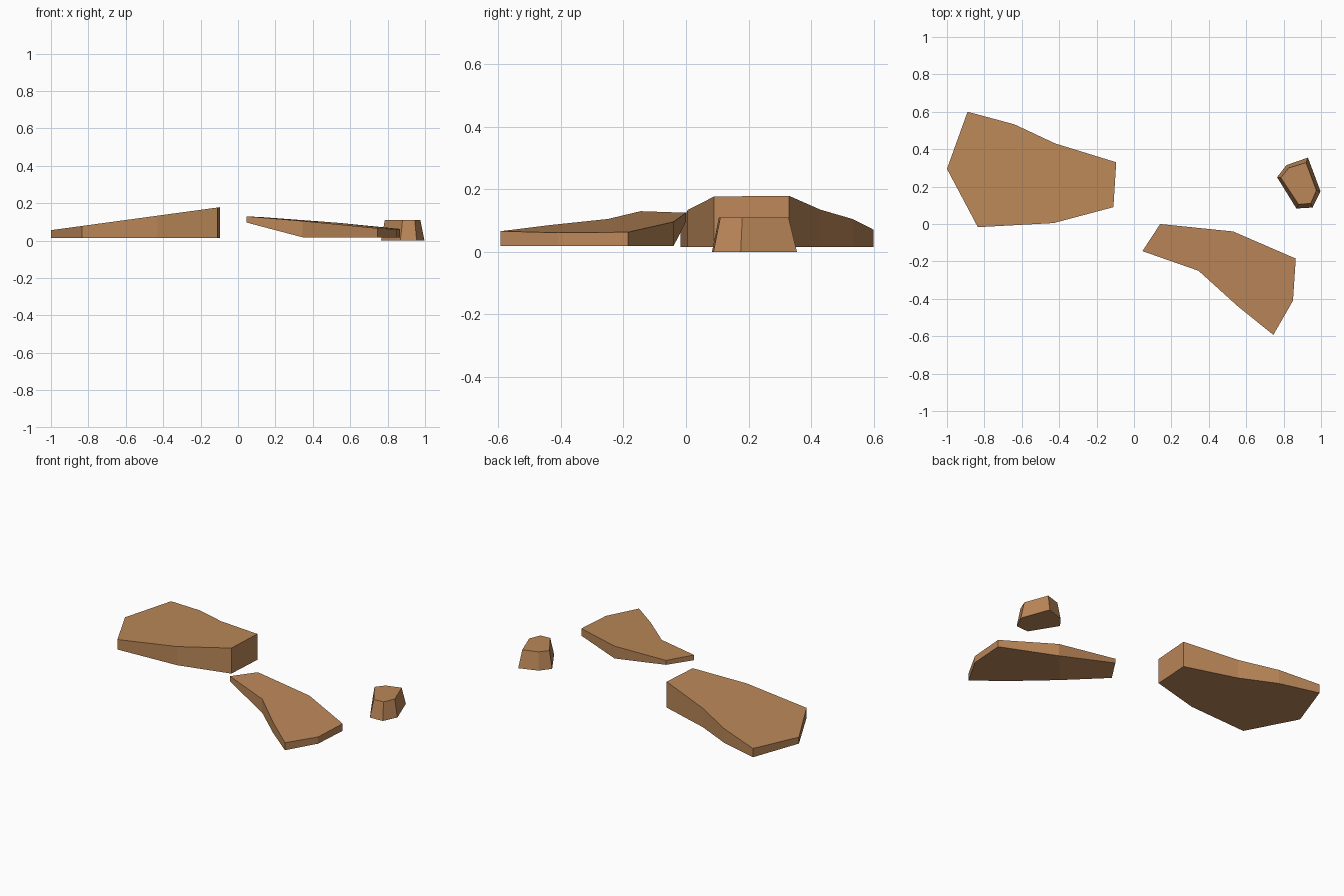
import bpy
import bmesh

cube = bpy.data.objects.get("Cube")
if cube:
    bpy.data.objects.remove(cube, do_unlink=True)

# Sandy stone
stone = bpy.data.materials.new("sandy_brown_stone")
stone.use_nodes = True
colour = (0.50, 0.245, 0.10, 1.0)
stone.diffuse_color = colour
bsdf = next(n for n in stone.node_tree.nodes if n.type == 'BSDF_PRINCIPLED')
bsdf.inputs["Base Color"].default_value = colour
bsdf.inputs["Roughness"].default_value = 0.9


def make_rock(name, lower, upper, fold=None):
    """Join a lower and an upper outline; fold splits the underside in two."""
    bm = bmesh.new()
    low = [bm.verts.new(p) for p in lower]
    top = [bm.verts.new(p) for p in upper]
    n = len(low)
    for i in range(n):
        j = (i + 1) % n
        bm.faces.new((low[i], low[j], top[j], top[i]))
    bm.faces.new(top)
    base = bm.faces.new(low)
    if fold:
        bmesh.utils.face_split(base, low[fold[0]], low[fold[1]])
    bmesh.ops.recalc_face_normals(bm, faces=bm.faces[:])
    mesh = bpy.data.meshes.new(name)
    bm.to_mesh(mesh)
    bm.free()
    mesh.materials.append(stone)
    obj = bpy.data.objects.new(name, mesh)
    bpy.context.collection.objects.link(obj)
    return obj


# Large slab: vertical sides, top sloping up toward +x
large = [(-0.89, 0.60), (-0.64, 0.533), (-0.42, 0.43), (-0.095, 0.33),
         (-0.11, 0.09), (-0.43, 0.005), (-0.835, -0.017), (-1.0, 0.295)]
make_rock("large_slab",
          [(x, y, 0.015) for x, y in large],
          [(x, y, 0.192 + 0.136 * x) for x, y in large])

# Tapering slab: underside rises to a thin raised tip
taper = [(0.14, 0.0, 0.125), (0.53, -0.04, 0.096), (0.865, -0.185, 0.063),
         (0.85, -0.41, 0.061), (0.745, -0.593, 0.066), (0.555, -0.44, 0.085),
         (0.345, -0.25, 0.105), (0.045, -0.145, 0.13)]
make_rock("tapering_slab",
          [(x, y, 0.018 if x > 0.3 else 0.097) for x, y, z in taper],
          taper, fold=(1, 6))

# Small stone: narrower on top than at the base
foot = [(0.765, 0.25), (0.815, 0.315), (0.93, 0.355),
        (0.997, 0.175), (0.955, 0.088), (0.868, 0.083)]
crown = [(0.785, 0.248), (0.827, 0.30), (0.92, 0.328),
         (0.975, 0.18), (0.945, 0.11), (0.88, 0.105)]
make_rock("small_stone",
          [(x, y, 0.0) for x, y in foot],
          [(x, y, 0.11) for x, y in crown])
